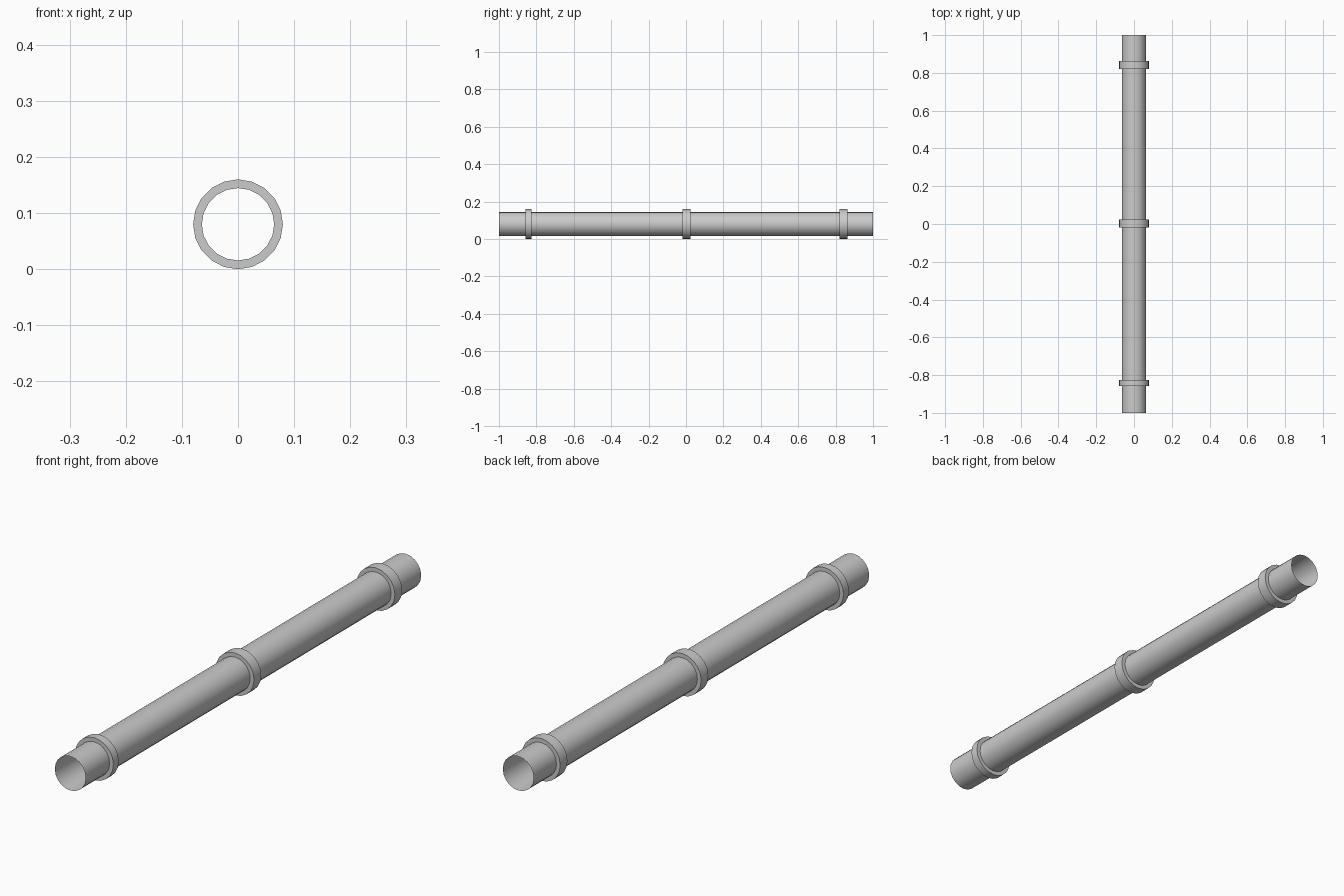
import bpy, bmesh, math

if "Cube" in bpy.data.objects:
    bpy.data.objects.remove(bpy.data.objects["Cube"])

SIDES = 20
CENTRE_Z = 0.08


def lathe(name, profile, closed):
    """Spin a (radius, y) profile about the pipe's long axis."""
    bm = bmesh.new()
    rings = []
    for r, y in profile:
        rings.append([bm.verts.new((r * math.sin(2 * math.pi * i / SIDES), y,
                                    CENTRE_Z + r * math.cos(2 * math.pi * i / SIDES)))
                      for i in range(SIDES)])
    pairs = list(zip(rings, rings[1:]))
    if closed:
        pairs.append((rings[-1], rings[0]))
    for a, b in pairs:
        for i in range(SIDES):
            j = (i + 1) % SIDES
            bm.faces.new((a[i], b[i], b[j], a[j]))
    bmesh.ops.recalc_face_normals(bm, faces=bm.faces)
    mesh = bpy.data.meshes.new(name)
    bm.to_mesh(mesh)
    bm.free()
    ob = bpy.data.objects.new(name, mesh)
    bpy.context.collection.objects.link(ob)
    bpy.ops.object.select_all(action='DESELECT')
    ob.select_set(True)
    bpy.context.view_layer.objects.active = ob
    bpy.ops.object.shade_smooth_by_angle(angle=math.radians(40))
    return ob


# Thin open-ended pipe
lathe("pipe", [(0.0645, -1), (0.0645, 1)], False)

# Collars around the pipe
for name, y0, y1 in (("front_collar", -0.857, -0.825),
                     ("middle_collar", -0.019, 0.024),
                     ("back_collar", 0.821, 0.864)):
    lathe(name, [(0.0645, y0), (0.08, y0), (0.08, y1), (0.0645, y1)], False)
